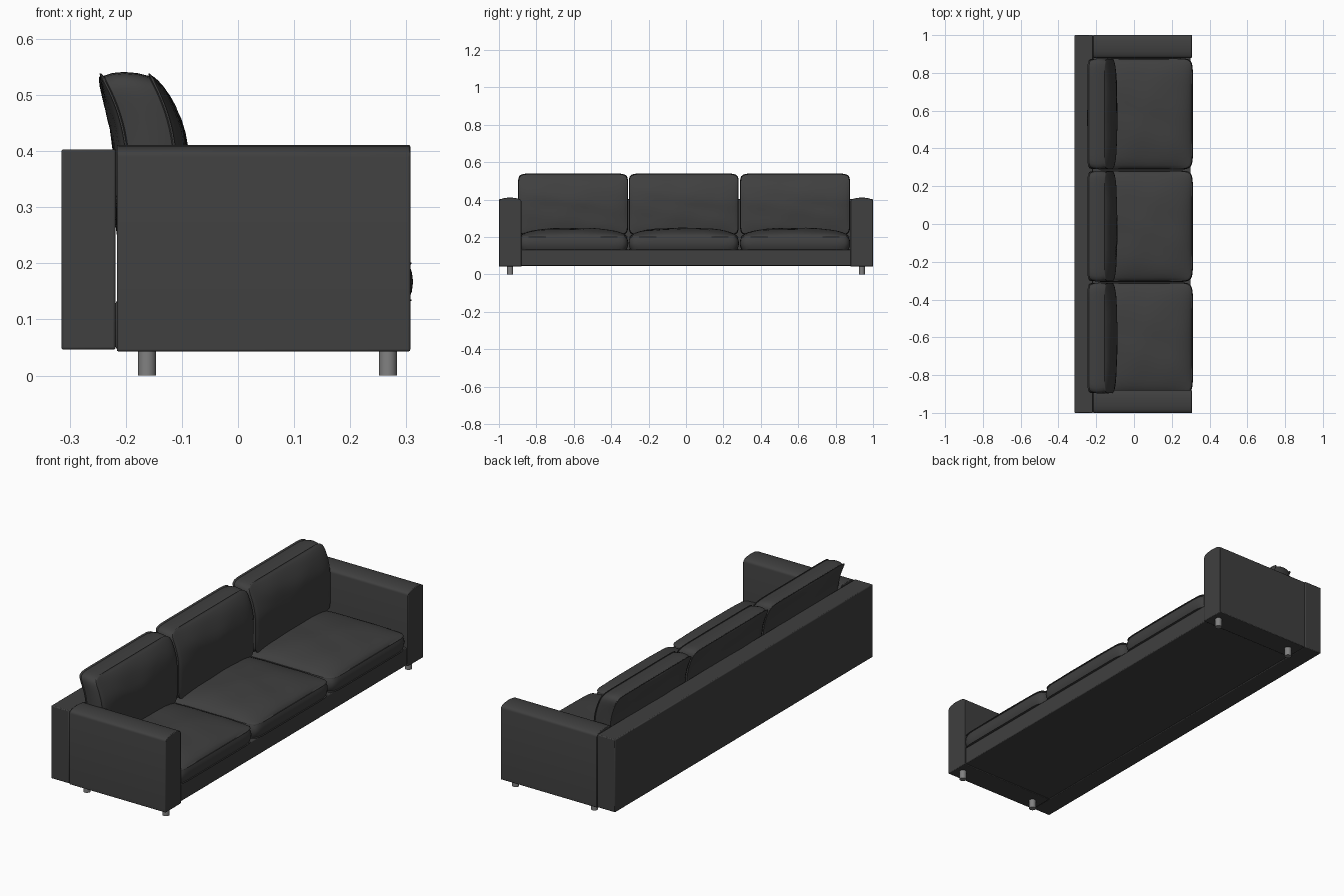
import bpy, bmesh, math
from mathutils import Vector

cube = bpy.data.objects.get("Cube")
if cube:
    bpy.data.objects.remove(cube, do_unlink=True)


def material(name, value, rough):
    m = bpy.data.materials.new(name)
    m.use_nodes = True
    colour = (value, value, value, 1)
    m.diffuse_color = colour
    bsdf = m.node_tree.nodes["Principled BSDF"]
    bsdf.inputs["Base Color"].default_value = colour
    bsdf.inputs["Roughness"].default_value = rough
    return m


LEATHER = material("charcoal_leather", 0.05, 0.6)
METAL = material("grey_metal", 0.22, 0.4)


def finish(bm, name, mat, angle=40, bevel=0):
    bmesh.ops.recalc_face_normals(bm, faces=bm.faces)
    mesh = bpy.data.meshes.new(name)
    bm.to_mesh(mesh)
    bm.free()
    mesh.materials.append(mat)
    ob = bpy.data.objects.new(name, mesh)
    bpy.context.collection.objects.link(ob)
    if bevel:
        mod = ob.modifiers.new("soft_edges", "BEVEL")
        mod.width, mod.segments, mod.limit_method = bevel, 2, "ANGLE"
    bpy.ops.object.select_all(action="DESELECT")
    ob.select_set(True)
    bpy.context.view_layer.objects.active = ob
    bpy.ops.object.shade_smooth_by_angle(angle=math.radians(angle))
    return ob


def prism(name, profile, x0, x1, bevel):
    """Extrude a (y, z) profile along x."""
    bm = bmesh.new()
    face = bm.faces.new([bm.verts.new((x0, y, z)) for y, z in profile])
    ext = bmesh.ops.extrude_face_region(bm, geom=[face])["geom"]
    moved = [v for v in ext if isinstance(v, bmesh.types.BMVert)]
    bmesh.ops.translate(bm, verts=moved, vec=(x1 - x0, 0, 0))
    return finish(bm, name, LEATHER, bevel=bevel)


def rectangle(y, z0, z1):
    return [(-y, z0), (y, z0), (y, z1), (-y, z1)]


def cushion(name, half_a, half_b, band, crown_top, crown_low, place, phase):
    """Boxed cushion: two crowned panels joined by a piped side band."""
    bm = bmesh.new()
    side, power = 24, 14
    square = []
    for k in range(4):
        for i in range(side):
            p = Vector((1, -1 + 2 * i / side))
            square.append((p.x, p.y) if k == 0 else (-p.y, p.x) if k == 1
                          else (-p.x, -p.y) if k == 2 else (p.y, -p.x))
    outline = []
    for a, b in square:
        r = (abs(a) ** power + abs(b) ** power) ** (-1 / power)
        outline.append((a * r, b * r))

    def ring(s, grow, sign, height, crown):
        verts = []
        for a, b in outline:
            u, v = a * s, b * s
            puff = max(0, (1 - abs(u) ** 3) * (1 - abs(v) ** 3)) ** 0.6
            crease = 0.0025 * math.sin(5 * u + 3 * v + phase) * math.sin(6 * v - 2 * u + phase)
            h = sign * (height + crown * puff) + crease * puff
            verts.append(bm.verts.new(place(u * half_a + a * grow, v * half_b + b * grow, h)))
        return verts

    steps = [0.06, 0.2, 0.36, 0.52, 0.66, 0.78, 0.87, 0.94, 0.98, 1]
    rings = [ring(s, 0, -1, band, crown_low) for s in steps]
    # Piping at both seams and a gentle bulge between them
    for f, grow in ((-1, .003), (-.93, .003), (-.88, -.001), (-.5, .004), (0, .006),
                    (.5, .004), (.88, -.001), (.93, .003), (1, .003)):
        rings.append(ring(1, grow, 1, f * band, 0))
    rings += [ring(s, 0, 1, band, crown_top) for s in reversed(steps)]
    for low, high in zip(rings, rings[1:]):
        for i in range(len(low)):
            j = (i + 1) % len(low)
            bm.faces.new((low[i], low[j], high[j], high[i]))
    bm.faces.new(rings[0])
    bm.faces.new(rings[-1])
    return finish(bm, name, LEATHER, angle=50)


# Frame: back panel and seat base
prism("back_panel", rectangle(1.0, 0.046, 0.403), -0.315, -0.218, 0.004)
prism("seat_base", rectangle(0.886, 0.047, 0.133), -0.218, 0.3, 0.004)

# Arms with softly domed tops
for side, label in ((-1, "right"), (1, "left")):
    dome = [(0.06 * math.cos(t * math.pi / 12), 0.39 + 0.021 * math.sin(t * math.pi / 12) ** 0.8)
            for t in range(13)]
    profile = [(-0.06, 0.043), (0.06, 0.043)] + dome
    prism(label + "_arm", [(side * 0.94 + y, z) for y, z in profile], -0.216, 0.307, 0.003)

# Seat and back cushions
for i, (label, yc) in enumerate((("right", -0.604), ("middle", -0.012), ("left", 0.583))):
    def seat(a, b, h, yc=yc):
        return (0.053 + a, yc + b, 0.167 + h)

    def back(a, b, h, yc=yc):
        lean = 0.045 * max(0, b / 0.16) ** 2
        return (-0.155 + h - lean, yc + a, 0.375 + b)

    cushion(label + "_seat_cushion", 0.253, 0.289, 0.034, 0.047, 0.0, seat, i * 1.7)
    cushion(label + "_back_cushion", 0.288, 0.16, 0.045, 0.021, 0.021, back, i * 2.3 + 1)

# Round metal legs
for side, label in ((-1, "right"), (1, "left")):
    for x, end in ((-0.162, "back"), (0.267, "front")):
        bm = bmesh.new()
        bmesh.ops.create_cone(bm, cap_ends=True, segments=24, radius1=0.016, radius2=0.016, depth=0.05)
        bmesh.ops.translate(bm, verts=bm.verts, vec=(x, side * 0.94, 0.025))
        finish(bm, end + "_" + label + "_leg", METAL)
